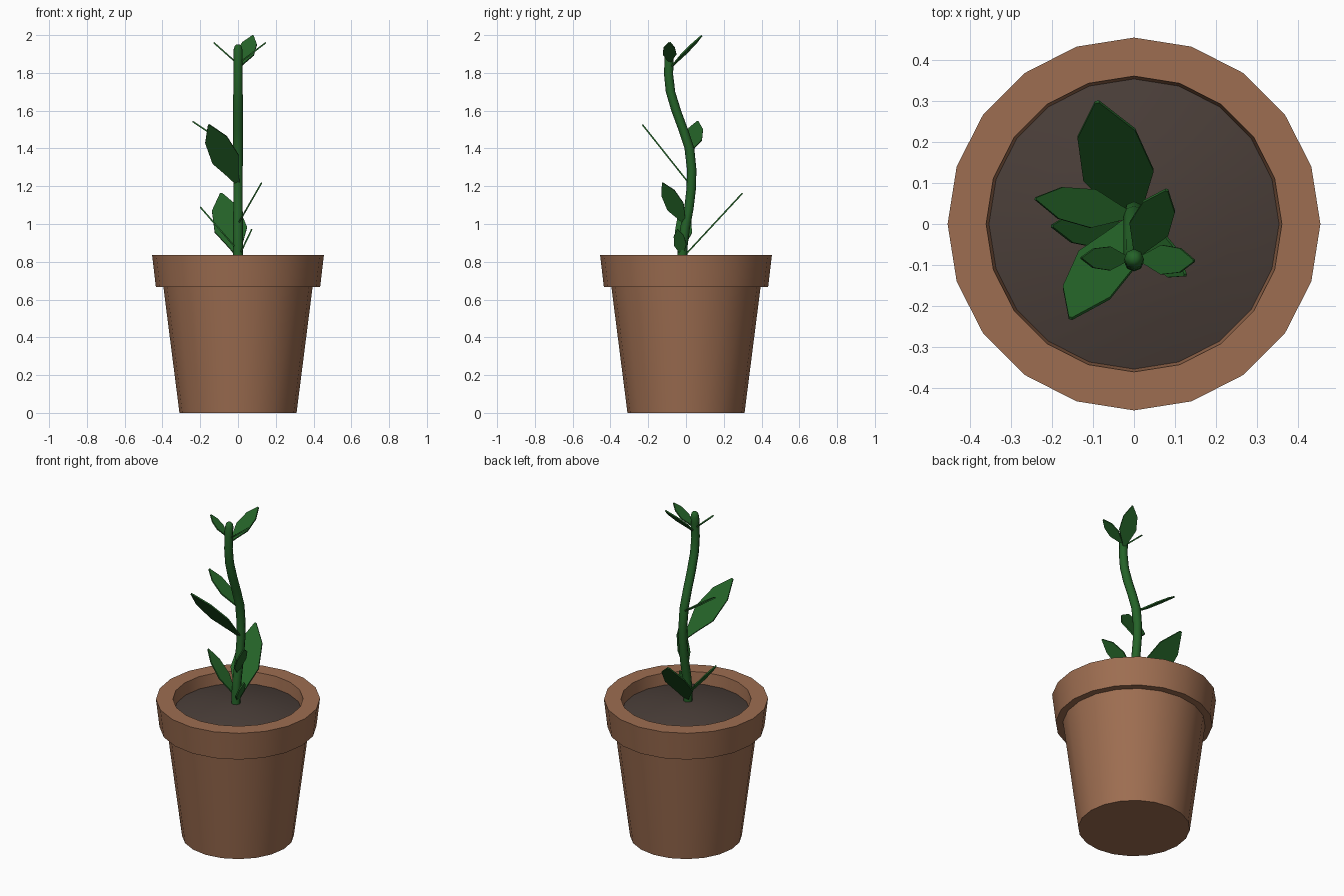
import bpy, bmesh, math
from mathutils import Vector

if "Cube" in bpy.data.objects:
    bpy.data.objects.remove(bpy.data.objects["Cube"])


def material(name, rgb):
    m = bpy.data.materials.new(name)
    m.diffuse_color = (*rgb, 1)
    m.use_nodes = True
    m.node_tree.nodes["Principled BSDF"].inputs["Base Color"].default_value = m.diffuse_color
    return m


TERRACOTTA = material("terracotta", (0.34, 0.155, 0.082))
SOIL = material("soil", (0.068, 0.048, 0.040))
GREEN = material("leaf_green", (0.018, 0.125, 0.021))


def finish(name, bm, mat, smooth=None):
    bmesh.ops.recalc_face_normals(bm, faces=bm.faces)
    me = bpy.data.meshes.new(name)
    bm.to_mesh(me)
    bm.free()
    me.materials.append(mat)
    ob = bpy.data.objects.new(name, me)
    bpy.context.collection.objects.link(ob)
    if smooth:
        bpy.ops.object.select_all(action='DESELECT')
        ob.select_set(True)
        bpy.context.view_layer.objects.active = ob
        bpy.ops.object.shade_smooth_by_angle(angle=math.radians(smooth))
    return ob


def rings(name, path, sides, mat, cap_start=True, cap_end=True, smooth=35):
    """Join horizontal rings given as (y, z, radius)."""
    bm = bmesh.new()
    loops = []
    for y, z, r in path:
        loops.append([bm.verts.new((r * math.cos(2 * math.pi * i / sides),
                                    y + r * math.sin(2 * math.pi * i / sides), z))
                      for i in range(sides)])
    for a, b in zip(loops, loops[1:]):
        for i in range(sides):
            j = (i + 1) % sides
            bm.faces.new((a[i], a[j], b[j], b[i]))
    if cap_start:
        bm.faces.new(loops[0])
    if cap_end:
        bm.faces.new(loops[-1])
    return finish(name, bm, mat, smooth)


# Pot with overhanging rim and hollow top
rings("pot", [(0, 0, 0.31), (0, 0.667, 0.395), (0, 0.667, 0.435), (0, 0.837, 0.455),
              (0, 0.837, 0.361), (0, 0.72, 0.35)], 20, TERRACOTTA)

# Gently mounded soil
rings("soil", [(0, 0.765, 0.354), (0, 0.795, 0.24), (0, 0.815, 0.11), (0, 0.82, 0.02)],
      20, SOIL)

# Winding stem with rounded tip
rings("stem", [(-0.02, 0.79, 0.026), (-0.018, 0.88, 0.026), (-0.005, 0.98, 0.026),
               (0.015, 1.08, 0.025), (0.028, 1.19, 0.025), (0.03, 1.29, 0.025),
               (0.018, 1.40, 0.026), (-0.015, 1.50, 0.026), (-0.052, 1.60, 0.026),
               (-0.082, 1.70, 0.025), (-0.092, 1.79, 0.024), (-0.09, 1.88, 0.024),
               (-0.085, 1.92, 0.024), (-0.085, 1.942, 0.018), (-0.085, 1.95, 0.008)],
      8, GREEN, smooth=50)

# Leaf outline: fraction along the leaf, fraction of half width
OUTLINE = [(0, 0.12), (0.15, 0.4), (0.42, 1), (0.75, 0.82), (1, 0.06)]


def leaf(name, base, tip, side, width):
    base, tip, side = Vector(base), Vector(tip), Vector(side)
    axis = (tip - base).normalized()
    side = (side - axis * side.dot(axis)).normalized()
    lift = axis.cross(side) * 0.004
    bm = bmesh.new()
    pts = [(t, w) for t, w in OUTLINE] + [(t, -w) for t, w in reversed(OUTLINE)]
    ring = [base.lerp(tip, t) + side * (w * width / 2) for t, w in pts]
    top = [bm.verts.new(p + lift) for p in ring]
    low = [bm.verts.new(p - lift) for p in ring]
    bm.faces.new(top)
    bm.faces.new(low[::-1])
    n = len(ring)
    for i in range(n):
        j = (i + 1) % n
        bm.faces.new((top[j], top[i], low[i], low[j]))
    finish(name, bm, GREEN)


X, Y = (1, 0, 0), (0, 1, 0)
LEAVES = [
    ("leaf_low_back", (0, -0.01, 0.83), (-0.09, 0.298, 1.162), X, 0.175),
    ("leaf_low_left", (0, -0.02, 0.86), (-0.2, -0.005, 1.09), Y, 0.09),
    ("leaf_low_right", (0.005, -0.02, 0.83), (0.073, -0.045, 0.972), Y, 0.065),
    ("leaf_mid_right", (0, -0.005, 1.0), (0.125, -0.125, 1.218), Y, 0.095),
    ("leaf_mid_front", (0, 0.02, 1.21), (-0.155, -0.23, 1.525), X, 0.15),
    ("leaf_mid_left", (0, 0.02, 1.38), (-0.24, 0.062, 1.543), Y, 0.095),
    ("leaf_top_back", (0.005, -0.08, 1.83), (0.08, 0.083, 1.997), (1, -0.2, 0), 0.10),
    ("leaf_top_right", (0.01, -0.085, 1.855), (0.147, -0.09, 1.96), Y, 0.072),
    ("leaf_top_left", (-0.01, -0.085, 1.855), (-0.128, -0.083, 1.96), Y, 0.058),
]
for args in LEAVES:
    leaf(*args)
